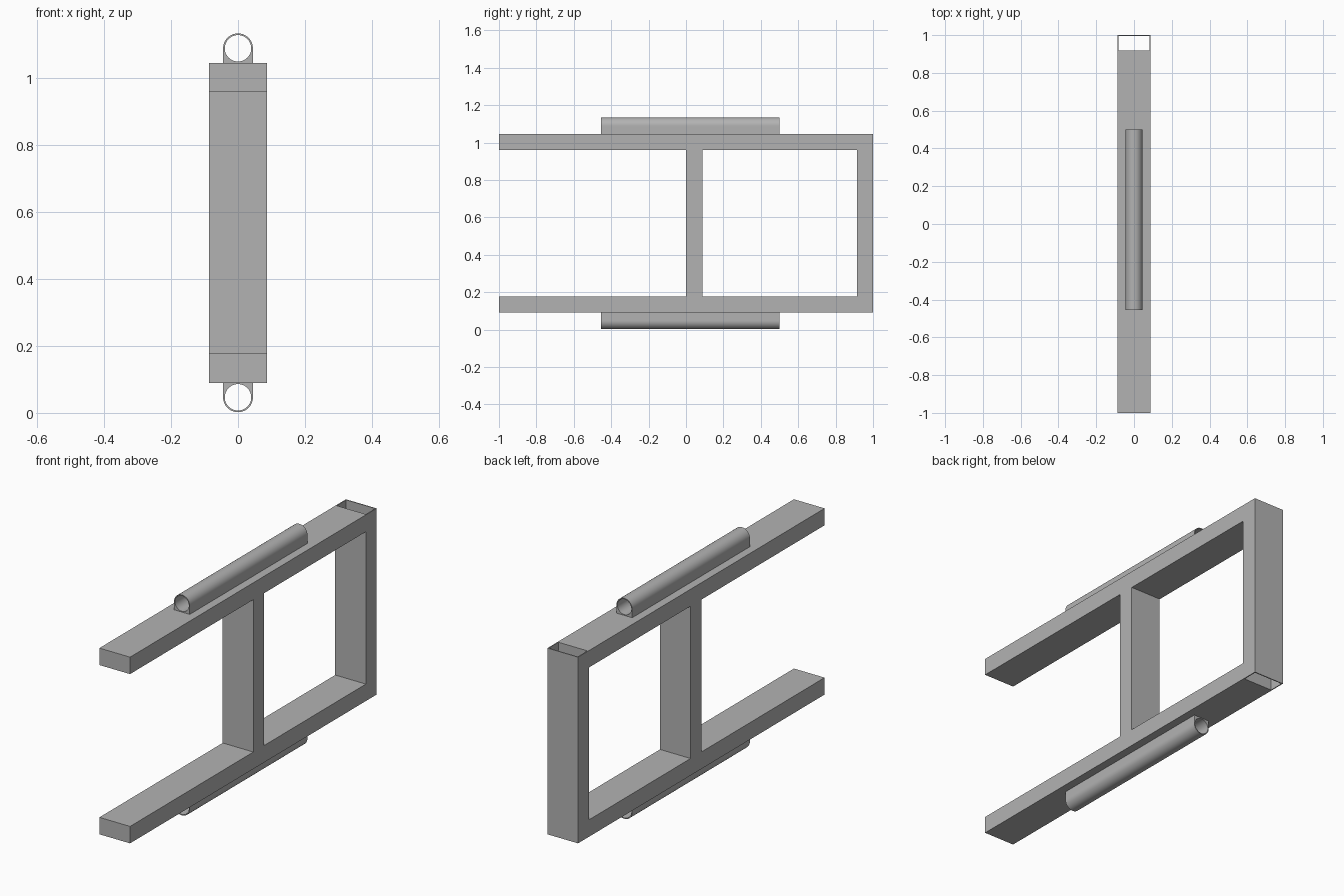
import bpy
import bmesh
from math import cos, sin, pi, radians
from mathutils import Vector

cube = bpy.data.objects.get("Cube")
if cube:
    bpy.data.objects.remove(cube, do_unlink=True)

grey = bpy.data.materials.new("mid grey")
grey.use_nodes = True
grey.diffuse_color = (0.45, 0.45, 0.45, 1)
grey.node_tree.nodes["Principled BSDF"].inputs["Base Color"].default_value = grey.diffuse_color

HALF_W = 0.087      # half width of the bars
BAR = 0.087         # bar thickness
LOW, HIGH = 0.09, 1.046
WALL = 0.005
RAIL_R = 0.0445


def finish(name, bm):
    bmesh.ops.recalc_face_normals(bm, faces=bm.faces)
    mesh = bpy.data.meshes.new(name)
    bm.to_mesh(mesh)
    bm.free()
    mesh.materials.append(grey)
    obj = bpy.data.objects.new(name, mesh)
    bpy.context.collection.objects.link(obj)
    return obj


def box(name, y0, y1, z0, z1):
    bm = bmesh.new()
    bmesh.ops.create_cube(bm, size=1)
    bmesh.ops.scale(bm, vec=(2 * HALF_W, y1 - y0, z1 - z0), verts=bm.verts)
    bmesh.ops.translate(bm, vec=(0, (y0 + y1) / 2, (z0 + z1) / 2), verts=bm.verts)
    return finish(name, bm)


def tube(name, outer, inner, start, along):
    """Open-ended tube between two matching loops, swept along a vector."""
    bm = bmesh.new()
    start, along = Vector(start), Vector(along)
    rings = [[bm.verts.new(Vector(p) + start + off) for p in loop]
             for loop, off in ((outer, Vector()), (outer, along),
                               (inner, along), (inner, Vector()))]
    n = len(outer)
    for k in range(4):
        a, b = rings[k], rings[(k + 1) % 4]
        for i in range(n):
            j = (i + 1) % n
            bm.faces.new((a[i], a[j], b[j], b[i]))
    return finish(name, bm)


def rectangle(hx, hy):
    return [(-hx, -hy, 0), (hx, -hy, 0), (hx, hy, 0), (-hx, hy, 0)]


# Solid arms and middle post
box("lower_arm", -1, 1 - BAR, LOW, LOW + BAR)
box("upper_arm", -1, 1 - BAR, HIGH - BAR, HIGH)
box("middle_post", 0, BAR, LOW + BAR, HIGH - BAR)

# Hollow back post, open at top and bottom
tube("back_post", rectangle(HALF_W, BAR / 2),
     rectangle(HALF_W - WALL, BAR / 2 - WALL),
     (0, 1 - BAR / 2, LOW), (0, 0, HIGH - LOW))


# Round sleeves with a square foot that sits on the arm
def sleeve(name, z, side):
    outer, inner = [], []
    steps = 64
    for i in range(steps):
        c, s = cos(2 * pi * i / steps), sin(2 * pi * i / steps)
        r = RAIL_R if s >= 0 else RAIL_R / max(abs(c), abs(s))
        outer.append((r * c, 0, side * r * s))
        inner.append(((RAIL_R - WALL) * c, 0, side * (RAIL_R - WALL) * s))
    obj = tube(name, outer, inner, (0, -0.455, z), (0, 0.955, 0))
    bpy.ops.object.select_all(action="DESELECT")
    obj.select_set(True)
    bpy.context.view_layer.objects.active = obj
    bpy.ops.object.shade_smooth_by_angle(angle=radians(30))


sleeve("upper_sleeve", HIGH + RAIL_R - 0.001, 1)
sleeve("lower_sleeve", LOW - RAIL_R + 0.001, -1)
